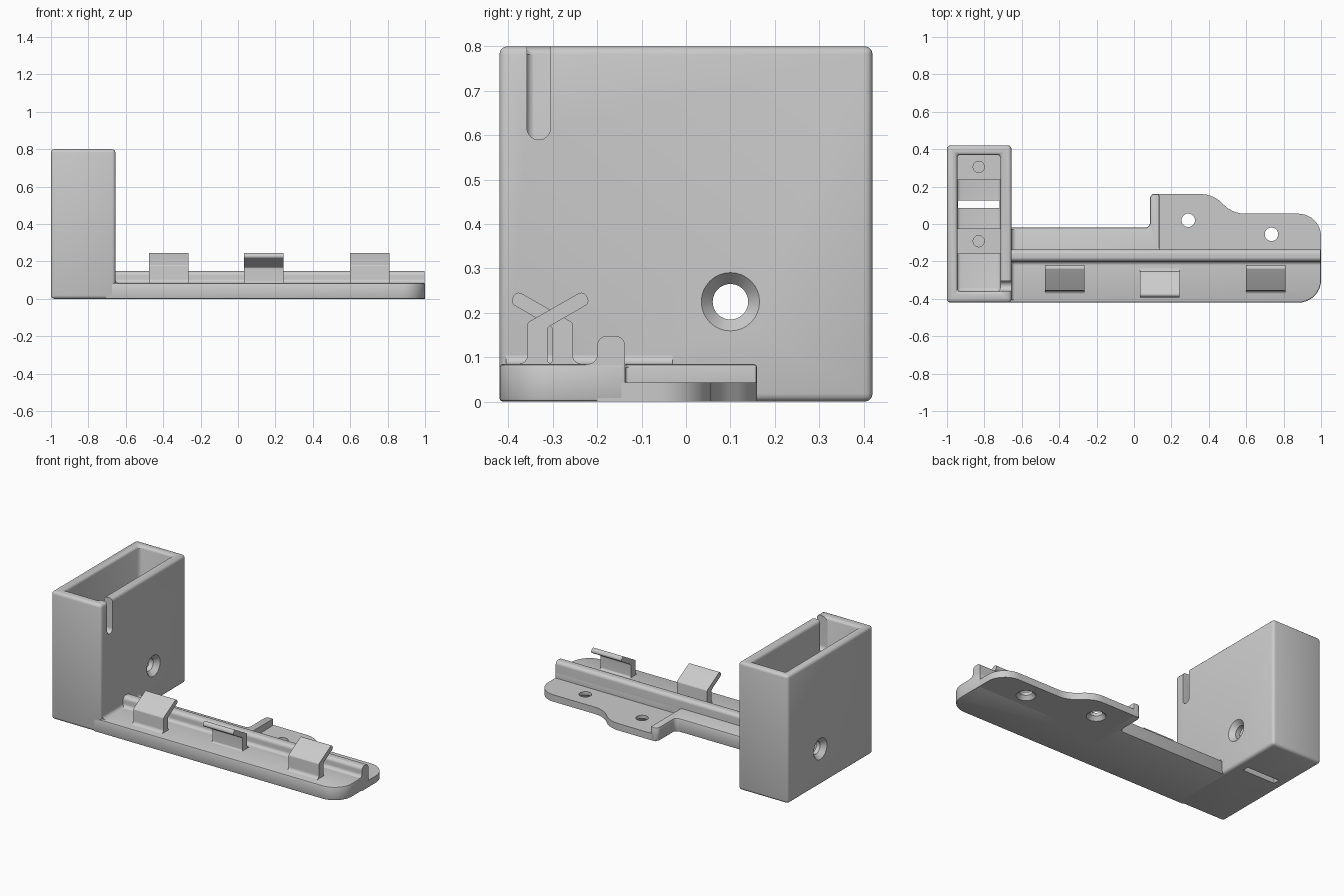
import bpy, bmesh, math
from mathutils import Vector, Matrix

if "Cube" in bpy.data.objects:
    bpy.data.objects.remove(bpy.data.objects["Cube"])

grey = bpy.data.materials.new("light_grey_plastic")
grey.use_nodes = True
grey.diffuse_color = (0.6, 0.6, 0.6, 1)
grey.node_tree.nodes["Principled BSDF"].inputs["Base Color"].default_value = (0.6, 0.6, 0.6, 1)


def rounded(corners, steps=7):
    """Outline from (a, b[, radius]) corners, with arcs at the rounded ones."""
    out = []
    for i, c in enumerate(corners):
        p = Vector(c[:2])
        if len(c) < 3:
            out.append(p)
            continue
        u = (Vector(corners[i - 1][:2]) - p).normalized()
        v = (Vector(corners[(i + 1) % len(corners)][:2]) - p).normalized()
        half = u.angle(v) / 2
        centre = p + (u + v).normalized() * c[2] / math.sin(half)
        t = c[2] / math.tan(half)
        a, b = p + u * t - centre, p + v * t - centre
        out += [centre + a.lerp(b, k / steps).normalized() * c[2] for k in range(steps + 1)]
    return out


def to_object(name, bm):
    bmesh.ops.recalc_face_normals(bm, faces=bm.faces)
    mesh = bpy.data.meshes.new(name)
    bm.to_mesh(mesh)
    bm.free()
    mesh.materials.append(grey)
    ob = bpy.data.objects.new(name, mesh)
    bpy.context.collection.objects.link(ob)
    return ob


def prism(name, corners, axis, lo, hi):
    """Extrude an outline along an axis: x uses (y, z), y uses (x, z), z uses (x, y)."""
    place = {"x": lambda p, h: (h, p.x, p.y),
             "y": lambda p, h: (p.x, h, p.y),
             "z": lambda p, h: (p.x, p.y, h)}[axis]
    bm = bmesh.new()
    pts = rounded(corners)
    low = [bm.verts.new(place(p, lo)) for p in pts]
    high = [bm.verts.new(place(p, hi)) for p in pts]
    bm.faces.new(low)
    bm.faces.new(high)
    for i in range(len(pts)):
        j = (i + 1) % len(pts)
        bm.faces.new((low[i], low[j], high[j], high[i]))
    return to_object(name, bm)


def block(name, x0, x1, y0, y1, z0, z1):
    return prism(name, [(x0, y0), (x1, y0), (x1, y1), (x0, y1)], "z", z0, z1)


def cone(name, r1, r2, depth, loc, turn=0):
    bm = bmesh.new()
    bmesh.ops.create_cone(bm, cap_ends=True, segments=32, radius1=r1, radius2=r2, depth=depth,
                          matrix=Matrix.Translation(loc) @ Matrix.Rotation(turn, 4, "Y"))
    return to_object(name, bm)


def apply(ob, mod):
    bpy.ops.object.select_all(action="DESELECT")
    bpy.context.view_layer.objects.active = ob
    ob.select_set(True)
    bpy.ops.object.modifier_apply(modifier=mod.name)


def cut(ob, *cutters):
    for c in cutters:
        mod = ob.modifiers.new("cut", "BOOLEAN")
        mod.operation, mod.object, mod.solver = "DIFFERENCE", c, "EXACT"
        apply(ob, mod)
        bpy.data.objects.remove(c)


def bevel(ob, width, segments=3):
    mod = ob.modifiers.new("round", "BEVEL")
    mod.width, mod.segments = width, segments
    mod.limit_method, mod.angle_limit = "ANGLE", math.radians(40)
    apply(ob, mod)


parts = []

# Tall open housing
housing = block("housing", -1, -0.655, -0.42, 0.42, 0, 0.8)
cut(housing, block("cavity", -0.945, -0.715, -0.36, 0.37, 0.06, 1))
bevel(housing, 0.018)
cut(housing,
    prism("cable_notch", [(-0.358, 0.59, 0.026), (-0.305, 0.59, 0.026), (-0.305, 0.9), (-0.358, 0.9)],
          "x", -0.74, -0.6),
    block("floor_slot", -0.942, -0.718, 0.085, 0.125, -0.1, 0.1),
    cone("side_hole", 0.04, 0.04, 0.6, (-0.83, 0.1, 0.225), math.pi / 2),
    cone("flare_a", 0.035, 0.07, 0.04, (-0.67, 0.1, 0.225), math.pi / 2),
    cone("flare_b", 0.035, 0.07, 0.04, (-0.985, 0.1, 0.225), -math.pi / 2))
parts.append(housing)

# Screw posts inside the housing
for name, y0, y1, hole_y in (("rear_post", 0.235, 0.38, 0.305), ("front_post", -0.16, -0.025, -0.092)):
    post = block(name, -0.95, -0.71, y0, y1, 0.05, 0.3)
    cut(post, cone("post_hole", 0.03, 0.03, 0.2, (-0.83, hole_y, 0.25)))
    parts.append(post)

# Long rail base with its upright step
base = prism("rail_base", [(-0.71, -0.42), (1, -0.42, 0.12), (1, -0.137), (0.135, -0.137),
                           (0.135, 0.16), (0.085, 0.16, 0.025), (0.085, -0.02, 0.025),
                           (-0.71, -0.02)], "z", 0, 0.085)
bevel(base, 0.008, 2)
parts.append(base)

# Thin screw flange with countersinks underneath
flange = prism("screw_flange", [(0.1, -0.2), (1, -0.2), (1, 0.055, 0.12), (0.53, 0.055, 0.16),
                                (0.42, 0.16, 0.16), (0.1, 0.16)], "z", 0, 0.043)
for x, y in ((0.29, 0.02), (0.735, -0.055)):
    cut(flange, cone("screw_hole", 0.036, 0.036, 0.3, (x, y, 0)),
        cone("countersink", 0.064, 0.03, 0.04, (x, y, 0.01)))
parts.append(flange)

# Raised rib with a fillet along the front
parts.append(prism("rib", [(-0.225, 0.04), (-0.225, 0.085), (-0.2, 0.085, 0.02), (-0.2, 0.148, 0.022),
                           (-0.137, 0.148, 0.022), (-0.137, 0.04)], "x", -0.68, 0.998))

# Fillet where the base meets the housing
parts.append(prism("housing_fillet", [(-0.67, 0.07), (-0.63, 0.07), (-0.63, 0.085),
                                      (-0.655, 0.085, 0.02), (-0.655, 0.11), (-0.67, 0.11)],
                   "y", -0.405, -0.03))

# Bent spring clips, the middle one mirrored to face the front
section = [(-0.385, 0.07), (-0.385, 0.085), (-0.357, 0.085, 0.02), (-0.357, 0.178, 0.01),
           (-0.231, 0.25, 0.013), (-0.215, 0.223, 0.013), (-0.312, 0.167, 0.01),
           (-0.312, 0.085, 0.01), (-0.3, 0.085), (-0.3, 0.07)]
mirrored = [(-0.612 - p[0], *p[1:]) for p in section]
for name, x0, profile in (("clip_right", -0.475, section), ("clip_middle", 0.032, mirrored),
                          ("clip_left", 0.6, section)):
    parts.append(prism(name, profile, "x", x0, x0 + 0.21))

# Smooth the rounded faces, keep the edges crisp
bpy.ops.object.select_all(action="DESELECT")
for ob in parts:
    ob.select_set(True)
bpy.context.view_layer.objects.active = housing
bpy.ops.object.shade_smooth_by_angle(angle=math.radians(32))
